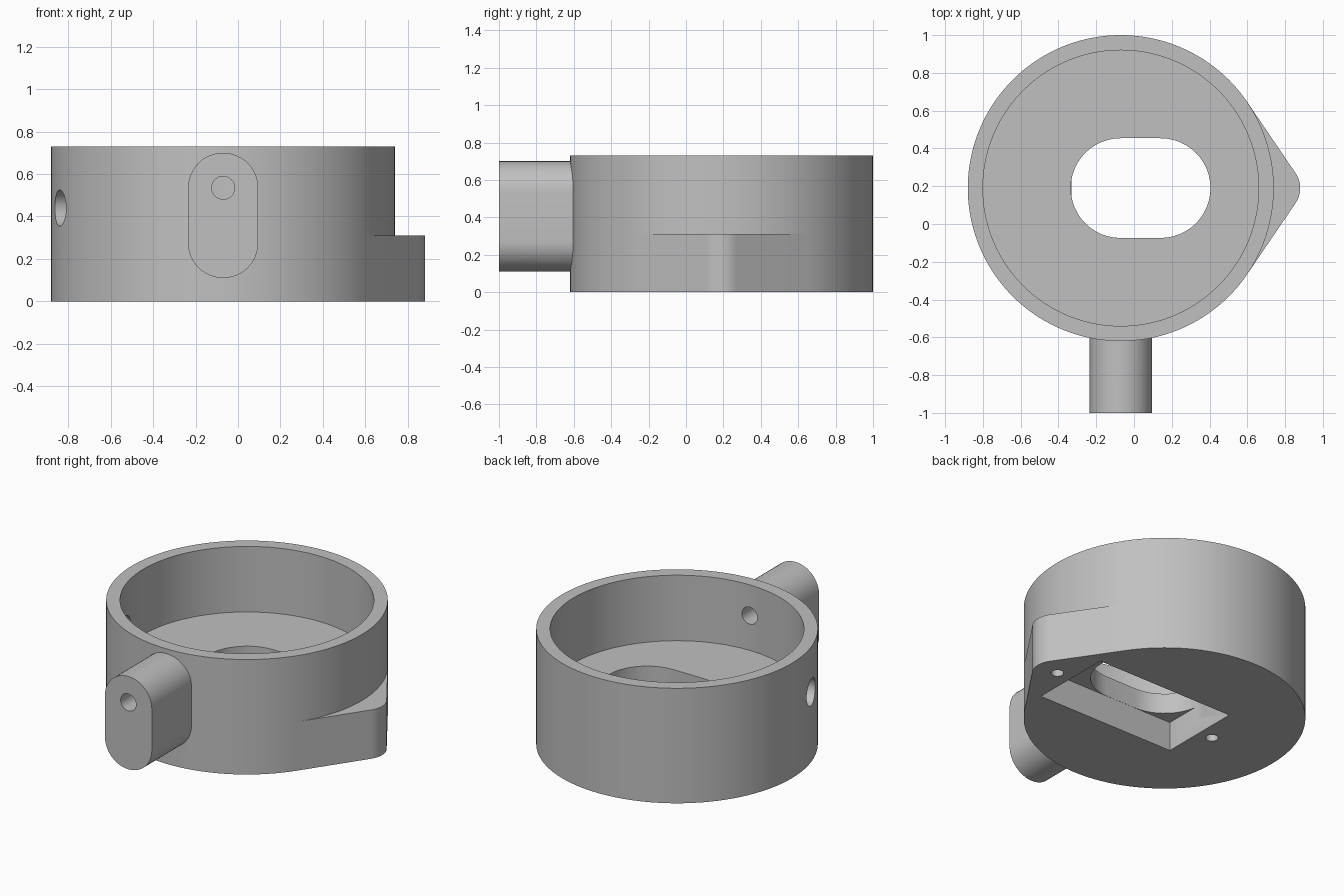
import bpy, bmesh
from math import sin, cos, pi, acos, radians
from mathutils import Matrix, Vector

if "Cube" in bpy.data.objects:
    bpy.data.objects.remove(bpy.data.objects["Cube"], do_unlink=True)

CX, CY = -0.07, 0.19          # axis of the round housing
R, R_IN, HEIGHT = 0.81, 0.73, 0.73
FLOOR, LEDGE = 0.314, 0.31

grey = bpy.data.materials.new("plain grey")
grey.use_nodes = True
colour = (0.53, 0.53, 0.53, 1)
grey.diffuse_color = colour
grey.node_tree.nodes["Principled BSDF"].inputs["Base Color"].default_value = colour


def arc(x, y, r, a0, a1, n):
    return [(x + r * cos(a0 + (a1 - a0) * i / n), y + r * sin(a0 + (a1 - a0) * i / n))
            for i in range(n + 1)]


def circle(r, n=48):
    return arc(0, 0, r, 0, 2 * pi, n)[:-1]


def stadium(half_straight, r, n=24):
    return (arc(half_straight, 0, r, -pi / 2, pi / 2, n)
            + arc(-half_straight, 0, r, pi / 2, 3 * pi / 2, n))


def prism(name, outline, depth, matrix):
    """Extrude a 2D outline along its local z and place it."""
    bm = bmesh.new()
    face = bm.faces.new([bm.verts.new((x, y, 0)) for x, y in outline])
    top = bmesh.ops.extrude_face_region(bm, geom=[face])["geom"]
    bmesh.ops.translate(bm, vec=(0, 0, depth),
                        verts=[v for v in top if isinstance(v, bmesh.types.BMVert)])
    bmesh.ops.recalc_face_normals(bm, faces=bm.faces)
    bm.transform(matrix)
    mesh = bpy.data.meshes.new(name)
    bm.to_mesh(mesh)
    bm.free()
    mesh.materials.append(grey)
    obj = bpy.data.objects.new(name, mesh)
    bpy.context.collection.objects.link(obj)
    return obj


def at(x, y, z):
    return Matrix.Translation((x, y, z))


def along(start, direction, roll=0):
    """Placement whose local z runs along a direction."""
    turn = Vector(direction).to_track_quat('Z', 'Y').to_matrix().to_4x4()
    return Matrix.Translation(start) @ turn @ Matrix.Rotation(roll, 4, 'Z')


def combine(target, other, operation):
    mod = target.modifiers.new(operation.lower(), 'BOOLEAN')
    mod.operation, mod.solver, mod.object = operation, 'EXACT', other
    bpy.context.view_layer.objects.active = target
    bpy.ops.object.modifier_apply(modifier=mod.name)
    bpy.data.objects.remove(other, do_unlink=True)


# Round housing
housing = prism("housing", circle(R, 144), HEIGHT, at(CX, CY, 0))

# Pointed side lug, tangent to the housing
tip_r, tip_x = 0.14, 0.81
phi = acos((R - tip_r) / tip_x)
lug_outline = ([(0.5, -0.2), (R * cos(phi), -R * sin(phi))]
               + arc(tip_x, 0, tip_r, -phi, phi, 20)
               + [(R * cos(phi), R * sin(phi)), (0.5, 0.2)])
combine(housing, prism("lug", lug_outline, LEDGE, at(CX, CY, 0)), 'UNION')

# Front stem with an upright rounded section
stem_place = Matrix.Translation((CX, -0.575, 0.405)) @ Matrix.Rotation(pi / 2, 4, 'X') \
    @ Matrix.Rotation(pi / 2, 4, 'Z')
combine(housing, prism("stem", stadium(0.13, 0.165), 0.425, stem_place), 'UNION')

# Openings: bowl, slot through the floor, rectangular pocket underneath
pocket = [(-0.332, -0.265), (0.635, -0.265), (0.635, 0.265), (-0.332, 0.265)]
cutters = [
    prism("bowl", circle(R_IN, 144), 1, at(CX, CY, FLOOR)),
    prism("floor_slot", stadium(0.106, 0.264), 0.4, at(0.035, CY, 0.1)),
    prism("under_pocket", pocket, 0.285, at(0, CY, -0.1)),
    prism("stem_bore", circle(0.054), 0.8, along((CX, -0.3, 0.535), (0, -1, 0))),
]

# Side port
side = radians(198)
out = Vector((cos(side), sin(side), 0))
cutters.append(prism("side_port", circle(0.085), 0.4,
                     along(Vector((CX, CY, 0.44)) + out * 0.6, out)))

# Blind screw holes under the base
for x in (-0.425, 0.735):
    cutters.append(prism("screw_hole", circle(0.036, 32), 0.3, at(x, CY, -0.1)))

for cutter in cutters:
    combine(housing, cutter, 'DIFFERENCE')

bpy.ops.object.select_all(action='DESELECT')
housing.select_set(True)
bpy.context.view_layer.objects.active = housing
bpy.ops.object.shade_smooth_by_angle(angle=radians(30))
